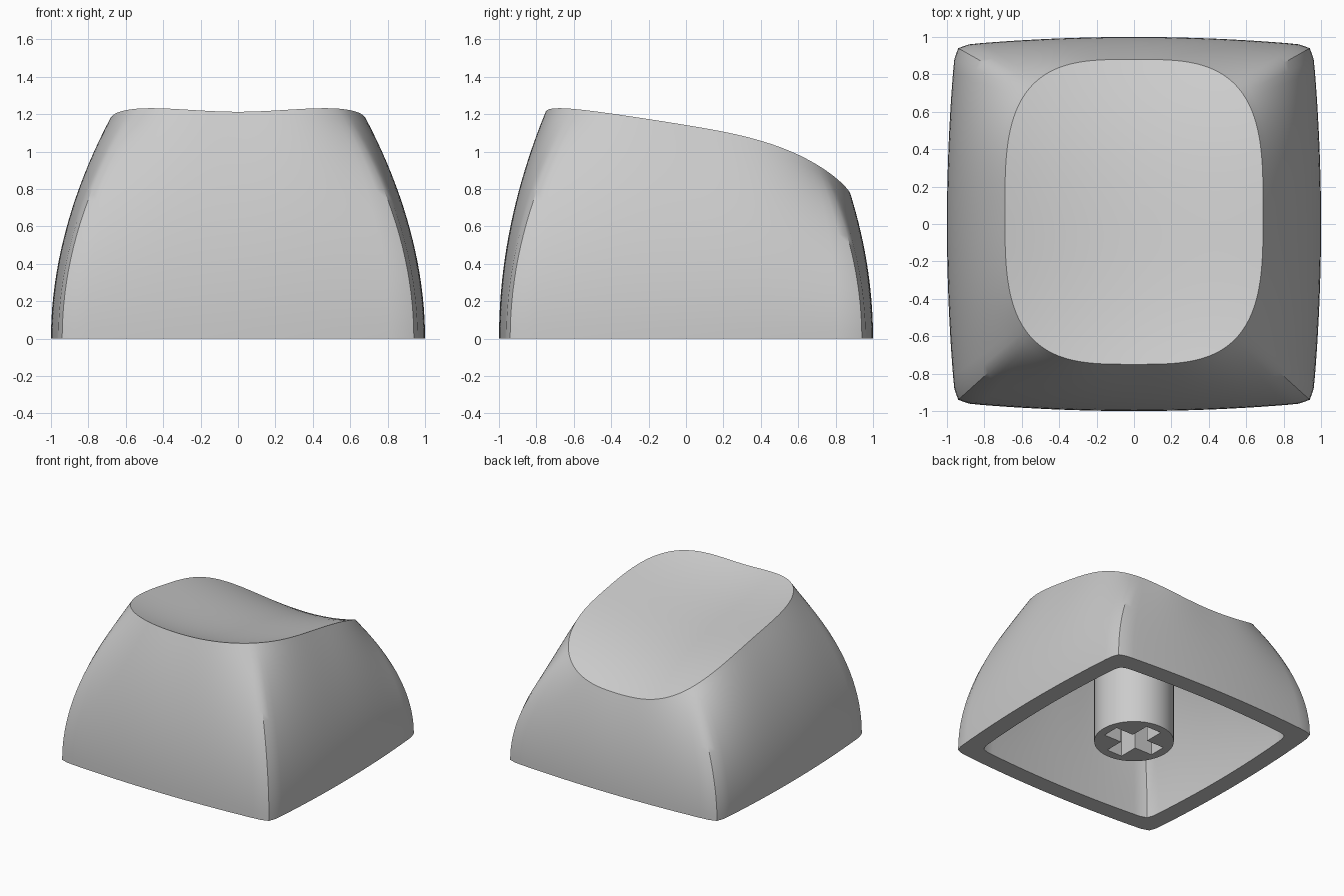
import bpy, bmesh
from math import cos, sin, pi

SEGS = 160
CY = 0.065  # the dish sits slightly towards the back

cube = bpy.data.objects.get("Cube")
if cube:
    bpy.data.objects.remove(cube, do_unlink=True)

grey = bpy.data.materials.new("plain_grey")
grey.use_nodes = True
colour = (0.6, 0.6, 0.6, 1)
grey.diffuse_color = colour
grey.node_tree.nodes["Principled BSDF"].inputs["Base Color"].default_value = colour


def superellipse(a, n):
    r = (abs(cos(a)) ** n + abs(sin(a)) ** n) ** (-1 / n)
    return r * cos(a), r * sin(a)


def base_point(a):
    # near-square outline with gently bowed sides
    x, y = superellipse(a, 40)
    return x * (1 - 0.045 * y * y), y * (1 - 0.045 * x * x)


def rim_point(a):
    x, y = superellipse(a, 3.3)
    return 0.69 * x, CY + 0.815 * y


def dish(x, y):
    return 1.042 - 0.166 * y - 0.03 * y ** 2 - 0.15 * y ** 3 + 0.21 * x * x


def dish_ring(scale, drop=0.0):
    ring = []
    for i in range(SEGS):
        x, y = rim_point(2 * pi * i / SEGS)
        x, y = x * scale, CY + (y - CY) * scale
        ring.append((x, y, dish(x, y) - drop))
    return ring


def wall_ring(t, scale=1.0, drop=0.0):
    # walls lean in along a parabola from the base outline to the dish edge
    ring = []
    for i in range(SEGS):
        a = 2 * pi * i / SEGS
        (bx, by), (rx, ry) = base_point(a), rim_point(a)
        rx, ry = rx * scale, CY + (ry - CY) * scale
        k = t * t
        ring.append((bx * scale * (1 - k) + rx * k,
                     by * scale * (1 - k) + ry * k,
                     (dish(rx, ry) - drop) * t))
    return ring


def make_object(name, bm):
    bmesh.ops.recalc_face_normals(bm, faces=bm.faces)
    mesh = bpy.data.meshes.new(name)
    bm.to_mesh(mesh)
    bm.free()
    mesh.materials.append(grey)
    obj = bpy.data.objects.new(name, mesh)
    bpy.context.collection.objects.link(obj)
    return obj


def activate(obj):
    bpy.ops.object.select_all(action='DESELECT')
    obj.select_set(True)
    bpy.context.view_layer.objects.active = obj


# Hollow cap: dish, outer wall, bottom lip, inner wall and ceiling in one skin
STEPS, INNER, DROP = 20, 0.855, 0.17
rings = [dish_ring(i / 14) for i in range(1, 15)]
rings += [wall_ring(1 - i / STEPS) for i in range(1, STEPS + 1)]
rings += [wall_ring(i / STEPS, INNER, DROP) for i in range(STEPS + 1)]
rings += [dish_ring(INNER * i / 6, DROP) for i in range(5, 0, -1)]

bm = bmesh.new()
loops = [[bm.verts.new(p) for p in ring] for ring in rings]
for upper, lower in zip(loops, loops[1:]):
    for i in range(SEGS):
        j = (i + 1) % SEGS
        bm.faces.new((upper[i], lower[i], lower[j], upper[j]))
for loop, drop in ((loops[0], 0), (loops[-1], DROP)):
    pole = bm.verts.new((0, CY, dish(0, CY) - drop))
    for i in range(SEGS):
        bm.faces.new((pole, loop[i], loop[(i + 1) % SEGS]))
cap = make_object("cap_shell", bm)


def prism(name, outline, z0, z1):
    bm = bmesh.new()
    face = bm.faces.new([bm.verts.new((x, y, z0)) for x, y in outline])
    out = bmesh.ops.extrude_face_region(bm, geom=[face], use_keep_orig=True)
    verts = [v for v in out["geom"] if isinstance(v, bmesh.types.BMVert)]
    bmesh.ops.translate(bm, verts=verts, vec=(0, 0, z1 - z0))
    return make_object(name, bm)


# Mounting stem with a cross-shaped socket
circle = [(0.3 * cos(2 * pi * i / 64), 0.3 * sin(2 * pi * i / 64)) for i in range(64)]
stem = prism("stem", circle, 0.01, 0.95)

LONG, HALF = 0.23, 0.07
cross = []
x, y = 1, 0
for _ in range(4):
    # one arm end followed by the inside corner, turned a quarter each time
    for u, v in ((LONG, -HALF), (LONG, HALF), (HALF, HALF)):
        cross.append((u * x - v * y, u * y + v * x))
    x, y = -y, x
socket = prism("socket_cutter", cross, -0.1, 0.45)
socket.hide_render = True

cut = stem.modifiers.new("socket", 'BOOLEAN')
cut.operation = 'DIFFERENCE'
cut.solver = 'EXACT'
cut.object = socket
activate(stem)
bpy.ops.object.modifier_apply(modifier=cut.name)
bpy.data.objects.remove(socket, do_unlink=True)

for obj in (cap, stem):
    activate(obj)
    bpy.ops.object.shade_smooth_by_angle(angle=0.6)
